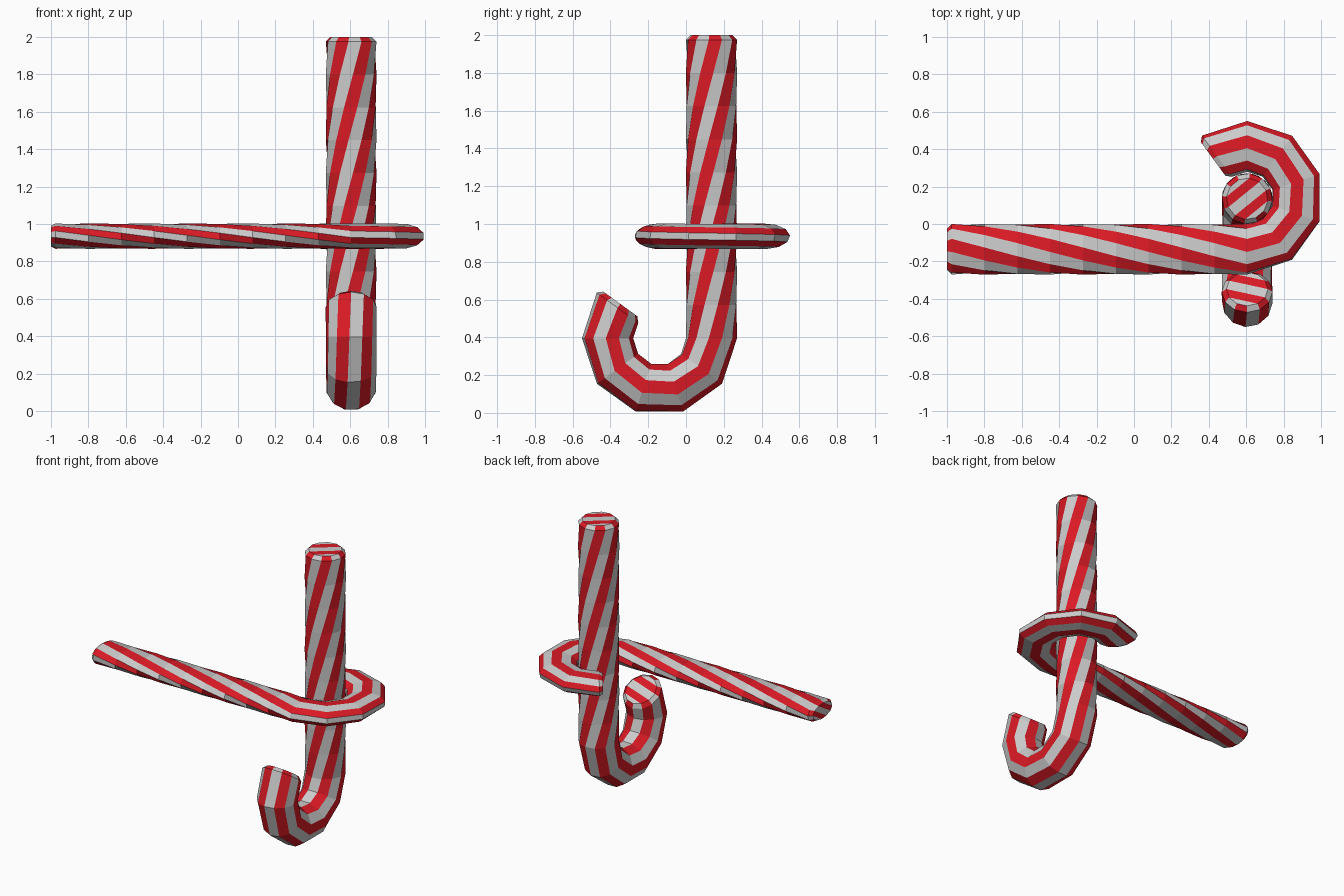
import bpy, bmesh
from math import sin, cos, radians
from mathutils import Vector, Matrix

if "Cube" in bpy.data.objects:
    bpy.data.objects.remove(bpy.data.objects["Cube"])

SIDES, R, BEND = 12, 0.136, 0.275
HOOK, SHAFT = 6, 9                # segments in hook and shaft
HOOK_TWIST, SHAFT_TWIST = 4, 20   # degrees per segment
HZ, CHAMFER = 0.395, 0.025


def material(name, color):
    m = bpy.data.materials.new(name)
    m.diffuse_color = color
    m.use_nodes = True
    m.node_tree.nodes["Principled BSDF"].inputs["Base Color"].default_value = m.diffuse_color
    return m


white = material("grey_stripe", (0.8, 0.8, 0.8, 1))
red = material("red_stripe", (0.7, 0.01, 0.018, 1))


def stations():
    """Frames from hook tip to shaft top: centre, outward normal, radius, twist."""
    out = []
    for i in range(HOOK + 1):
        a = radians(-36 * (HOOK - i))
        n = Vector((0, cos(a), sin(a)))
        out.append((Vector((0, -BEND, HZ)) + n * BEND, n, R, HOOK_TWIST * i))
    step = (2 - CHAMFER - HZ) / SHAFT
    for i in range(1, SHAFT + 1):
        out.append((Vector((0, 0, HZ + step * i)), Vector((0, 1, 0)), R,
                    HOOK_TWIST * HOOK + SHAFT_TWIST * i))
    # chamfer rings at both ends
    c, n, r, t = out[0]
    tip = Vector((0, -n.z, n.y)) * -CHAMFER
    out.insert(0, (c + tip, n, R - CHAMFER, t))
    c, n, r, t = out[-1]
    out.append((c + Vector((0, 0, CHAMFER)), n, R - CHAMFER, t))
    return out


def cane(name, matrix):
    bm = bmesh.new()
    rings = []
    for c, n, r, t in stations():
        ring = []
        for j in range(SIDES):
            a = radians(360 / SIDES * j + t)
            p = c + Vector((r * cos(a), 0, 0)) + n * (r * sin(a))
            ring.append(bm.verts.new(matrix @ p))
        rings.append(ring)
    # spiral stripes
    for lo, hi in zip(rings, rings[1:]):
        for j in range(SIDES):
            k = (j + 1) % SIDES
            bm.faces.new((lo[j], lo[k], hi[k], hi[j])).material_index = j % 2
    # striped end caps
    for ring in (rings[0], rings[-1]):
        for i in range(SIDES // 2 - 1):
            idx = (3 - i, 4 + i, 5 + i, 2 - i)
            bm.faces.new([ring[q % SIDES] for q in idx]).material_index = i % 2
    bmesh.ops.recalc_face_normals(bm, faces=bm.faces)
    me = bpy.data.meshes.new(name)
    bm.to_mesh(me)
    bm.free()
    me.materials.append(white)
    me.materials.append(red)
    ob = bpy.data.objects.new(name, me)
    bpy.context.collection.objects.link(ob)


# upright cane
cane("upright_cane", Matrix.Translation((0.605, 0.135, 0)))

# lying cane, turned on its side and flattened to half thickness
cane("lying_cane", Matrix(((0, 0, -1, 1.0),
                           (0, -1, 0, -0.135),
                           (-0.5, 0, 0, 0.935),
                           (0, 0, 0, 1))))
